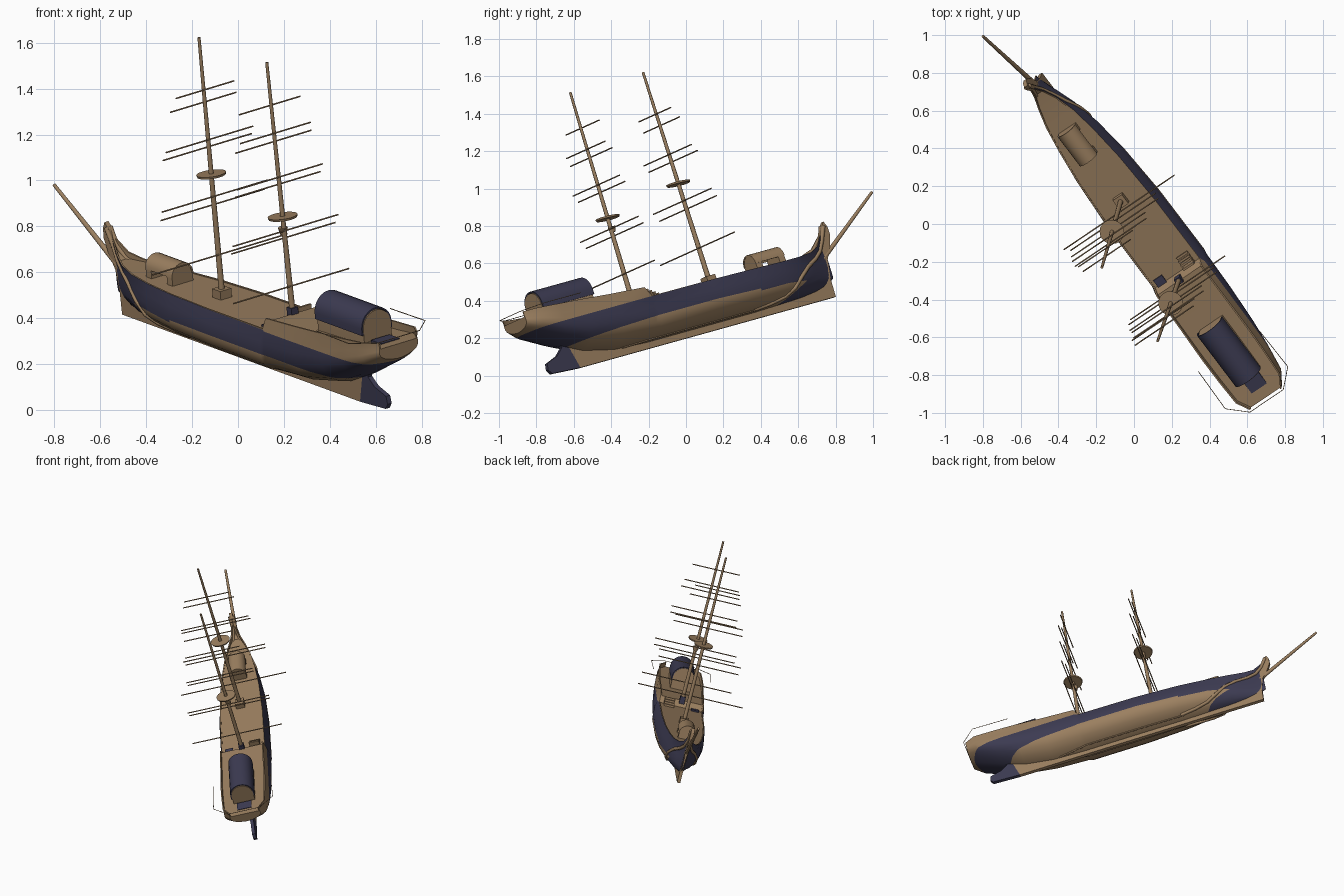
import bpy, bmesh, math
from mathutils import Matrix, Vector

if "Cube" in bpy.data.objects:
    bpy.data.objects.remove(bpy.data.objects["Cube"])

# Ship frame: local x = forward, y = port, z = mast direction; the whole ship is pitched and heeled
F, P, U = Vector((-.59, .778, .216)), Vector((-.804, -.542, -.244)), Vector((-.073, -.318, .945))
SHIP = Matrix((F, P, U)).transposed().to_4x4()
SHIP.translation = (.54, -.57, .04)


def mat(name, c):
    m = bpy.data.materials.new(name)
    m.diffuse_color = (*c, 1)
    m.use_nodes = True
    m.node_tree.nodes["Principled BSDF"].inputs["Base Color"].default_value = m.diffuse_color
    return m


BROWN = mat("timber_brown", (.33, .215, .117))
NAVY = mat("navy_paint", (.046, .044, .085))


def finish(name, bm, *mats, smooth=None):
    bmesh.ops.recalc_face_normals(bm, faces=bm.faces)
    me = bpy.data.meshes.new(name)
    bm.to_mesh(me)
    bm.free()
    for m in mats:
        me.materials.append(m)
    ob = bpy.data.objects.new(name, me)
    ob.matrix_world = SHIP
    bpy.context.collection.objects.link(ob)
    if smooth:
        bpy.ops.object.select_all(action='DESELECT')
        ob.select_set(True)
        bpy.context.view_layer.objects.active = ob
        bpy.ops.object.shade_smooth_by_angle(angle=math.radians(smooth))
    return ob


def box(name, x0, x1, y0, y1, z0, z1, m):
    bm = bmesh.new()
    bmesh.ops.create_cube(bm, size=1, matrix=Matrix.Translation(((x0 + x1) / 2, (y0 + y1) / 2, (z0 + z1) / 2))
                          @ Matrix.Diagonal((x1 - x0, y1 - y0, z1 - z0, 1)))
    return finish(name, bm, m)


def rod(name, a, b, r0, r1, m, n=10):
    a, b = Vector(a), Vector(b)
    d = b - a
    bm = bmesh.new()
    bmesh.ops.create_cone(bm, cap_ends=True, segments=n, radius1=r0, radius2=r1, depth=d.length,
                          matrix=Matrix.Translation((a + b) / 2) @ d.to_track_quat('Z', 'Y').to_matrix().to_4x4())
    return finish(name, bm, m, smooth=40)


def prism(name, pts, axis, lo, hi, m, smooth=None):
    """Extrude a profile: axis 'y' takes (x, z) points, axis 'x' takes (y, z) points."""
    bm = bmesh.new()
    co = (lambda p, k: (p[0], k, p[1])) if axis == 'y' else (lambda p, k: (k, p[0], p[1]))
    A, B = [[bm.verts.new(co(p, k)) for p in pts] for k in (lo, hi)]
    for i in range(len(pts)):
        j = (i + 1) % len(pts)
        bm.faces.new((A[i], A[j], B[j], B[i]))
    bm.faces.new(A)
    bm.faces.new(B)
    return finish(name, bm, m, smooth=smooth)


def wire(name, pts, r, m):
    cu = bpy.data.curves.new(name, 'CURVE')
    cu.dimensions, cu.bevel_depth, cu.bevel_resolution = '3D', r, 1
    cu.use_fill_caps = True
    sp = cu.splines.new('POLY')
    sp.points.add(len(pts) - 1)
    for q, p in zip(sp.points, pts):
        q.co = (*p, 1)
    cu.materials.append(m)
    ob = bpy.data.objects.new(name, cu)
    ob.matrix_world = SHIP
    bpy.context.collection.objects.link(ob)


# Hull stations: x, max half width, rail half width, bottom, rail top, deck height
ST = [(-.31, .105, .105, .27, .365, .335), (-.24, .148, .145, .225, .36, .33), (-.10, .158, .152, .15, .35, .315),
      (.05, .163, .155, .085, .34, .307), (.25, .167, .152, .045, .325, .30), (.47, .17, .15, .035, .312, .295),
      (.50, .17, .15, .035, .257, .253), (.9, .169, .148, .035, .255, .251), (1.2, .152, .134, .035, .252, .248),
      (1.4, .125, .113, .04, .25, .247), (1.55, .09, .09, .045, .252, .247), (1.66, .05, .06, .055, .262, .25),
      (1.73, .022, .033, .07, .285, .255), (1.785, .006, .012, .1, .34, .3)]
PROF = [(0, .1), (.06, .45), (.15, .72), (.27, .9), (.42, .99), (.58, 1), (.75, .97)]


def lerp_table(tab, x):
    for a, b in zip(tab, tab[1:]):
        if x <= b[0]:
            k = max(0, (x - a[0]) / (b[0] - a[0]))
            return [p + (q - p) * k for p, q in zip(a, b)]
    return list(tab[-1])


def side(x, z):
    """Hull half width at a place on the side."""
    _, w, d, b, top, _ = lerp_table(ST, x)
    return lerp_table([(v, w * f) for v, f in PROF] + [(1, d)], (z - b) / (top - b))[1]


def sheer(x):
    """Lower paint line, bowed upward amidships."""
    return .12 + .027 * max(-.3, 1 - ((x - .7) / .85) ** 2)


bm = bmesh.new()
rings = []
for x, w, d, b, top, deck in ST:
    inner = d - min(.008, d * .5)
    half = [(w * f, b + (top - b) * v) for v, f in PROF] + [(d, top), (inner, top), (inner, deck)]
    ring = half + [(-y, z) for y, z in reversed(half)]
    rings.append([bm.verts.new((x, y, z)) for y, z in ring])
for A, B in zip(rings, rings[1:]):
    for i in range(len(A)):
        j = (i + 1) % len(A)
        bm.faces.new((A[i], A[j], B[j], B[i]))
bm.faces.new(rings[0])
bm.faces.new(rings[-1])


def cut(co, no):
    bmesh.ops.bisect_plane(bm, geom=bm.verts[:] + bm.edges[:] + bm.faces[:], plane_co=co, plane_no=no)


# cut clean paint lines (the lower one in a straightened hull), then colour by height and place
cut((0, 0, .254), (0, 0, 1))
cut((1.27, 0, 0), (1, 0, -2.4))
for v in bm.verts:
    v.co.z -= sheer(v.co.x)
cut((0, 0, 0), (0, 0, 1))
for v in bm.verts:
    v.co.z += sheer(v.co.x)
bmesh.ops.recalc_face_normals(bm, faces=bm.faces)
for f in bm.faces:
    c = f.calc_center_median()
    outward = f.normal.y * c.y > 1e-5 and f.normal.z < .7
    counter = c.x < 0 and f.normal.z < 0
    bow = c.x > 1.27 + 2.4 * c.z or (c.x > 1.3 and c.z > .12)
    f.material_index = int((outward or counter) and (sheer(c.x) < c.z < .254 or bow))
finish("hull", bm, BROWN, NAVY, smooth=35)

# Keel with upswept stem, rudder
prism("keel_and_stem", [(0, 0), (1.755, 0), (1.76, .10), (1.78, .20), (1.825, .27), (1.85, .33), (1.85, .375),
      (1.835, .407), (1.81, .38), (1.79, .32), (1.74, .25), (1.70, .15), (1.6, .07), (1.2, .05), (.25, .06), (.06, .12),
      (-.04, .16)], 'y', -.011, .011, BROWN)
prism("rudder", [(0, 0), (-.19, .01), (-.208, .035), (-.20, .07), (-.12, .095), (-.075, .13), (-.09, .18), (-.035, .16)],
      'y', -.011, .011, NAVY)

# Curved bow rails and bilge rails on both sides
SWEEP = [(1.18, .045), (1.29, .052), (1.38, .065), (1.45, .095), (1.52, .145), (1.60, .19), (1.68, .22), (1.74, .255),
         (1.785, .31)]
for sgn, n in ((1, "port"), (-1, "starboard")):
    wire(f"bow_rail_{n}", [(x, sgn * side(x, z), z) for x, z in SWEEP] + [(1.825, sgn * .011, .385)], .012, BROWN)
    wire(f"bilge_rail_{n}", [(x / 10, sgn * side(x / 10, .043), .043) for x in range(3, 13)], .006, BROWN)

# Bowsprit
rod("bowsprit", (1.74, 0, .20), (2.21, 0, .49), .014, .008, BROWN)


def arch(r, base, spring, n=12):
    a = [(r * math.cos(math.pi * i / n), spring + r * math.sin(math.pi * i / n)) for i in range(n + 1)]
    return ([(r, base)] if base < spring else []) + a + ([(-r, base)] if base < spring else [])


# Poop cabin: brown walls under a dark barrel roof
prism("poop_cabin", arch(.074, .29, .382), 'x', -.158, .185, BROWN, 30)
outer, inn = arch(.081, .355, .385), arch(.074, .355, .385)
prism("cabin_roof", outer + inn[::-1], 'x', -.155, .192, NAVY, 30)

# Forward deckhouse: two end walls under a barrel roof, open sides
for i, x in enumerate((1.29, 1.445)):
    prism(f"deckhouse_end_{i}", arch(.056, .24, .285), 'x', x, x + .04, BROWN, 30)
o, inn = arch(.058, .285, .285), arch(.05, .285, .285)
prism("deckhouse_roof", o + inn[::-1], 'x', 1.288, 1.487, BROWN, 30)

# Hatches and poop stairs
box("stern_hatch", -.25, -.175, -.05, .05, .318, .334, NAVY)
box("waist_hatch", .48, .54, .07, .125, .25, .262, NAVY)
for i in range(4):
    box(f"stair_{i}", .50 + i * .02, .512 + i * .02, -.12, -.05, .245, .302 - i * .012, BROWN)

# Masts, tops and yards: (height, half length)
MASTS = {
    "fore": (1.0, 1.025, .25, .812, BROWN,
             [(.448, .365), (.67, .28), (.715, .285), (.935, .24), (.975, .235), (1.14, .178), (1.203, .157)]),
    "aft": (.475, .525, .285, .735, NAVY,
            [(.422, .312), (.635, .281), (.675, .285), (.88, .23), (.92, .23), (1.075, .205), (1.12, .19),
             (1.24, .165)])}
for n, (x0, x1, base, top, bmat, yards) in MASTS.items():
    def at(h):
        return x0 + (x1 - x0) * (h - base) / (1.44 - base)
    rod(f"{n}_mast_lower", (x0, 0, base), (at(top), 0, top), .014, .011, BROWN)
    rod(f"{n}_mast_upper", (at(top), 0, top), (x1, 0, 1.44), .011, .007, BROWN)
    k = .03 if n == "fore" else .018
    box(f"{n}_mast_step", x0 - k, x0 + k, -k, k, base - .01, base + .04, bmat)
    rod(f"{n}_top_platform", (at(top) - .0005, 0, top - .005), (at(top) + .0005, 0, top + .005), .063, .066, BROWN, 20)
    for i, (h, l) in enumerate(yards):
        x = at(h) + (.012 if i % 2 else -.01)
        rod(f"{n}_yard_{i}", (x, -l, h), (x, l, h), .0036, .0036, BROWN, 8)
rod("aft_mast_collar", (.5, 0, .655), (.5, 0, .685), .014, .022, BROWN)

# Outrigged stern rail
rail = [(.02, .2), (-.23, .206), (-.32, .11)]
wire("stern_rail", [(x, y, .37) for x, y in rail] + [(x, -y, .37) for x, y in rail[::-1]], .002, BROWN)
